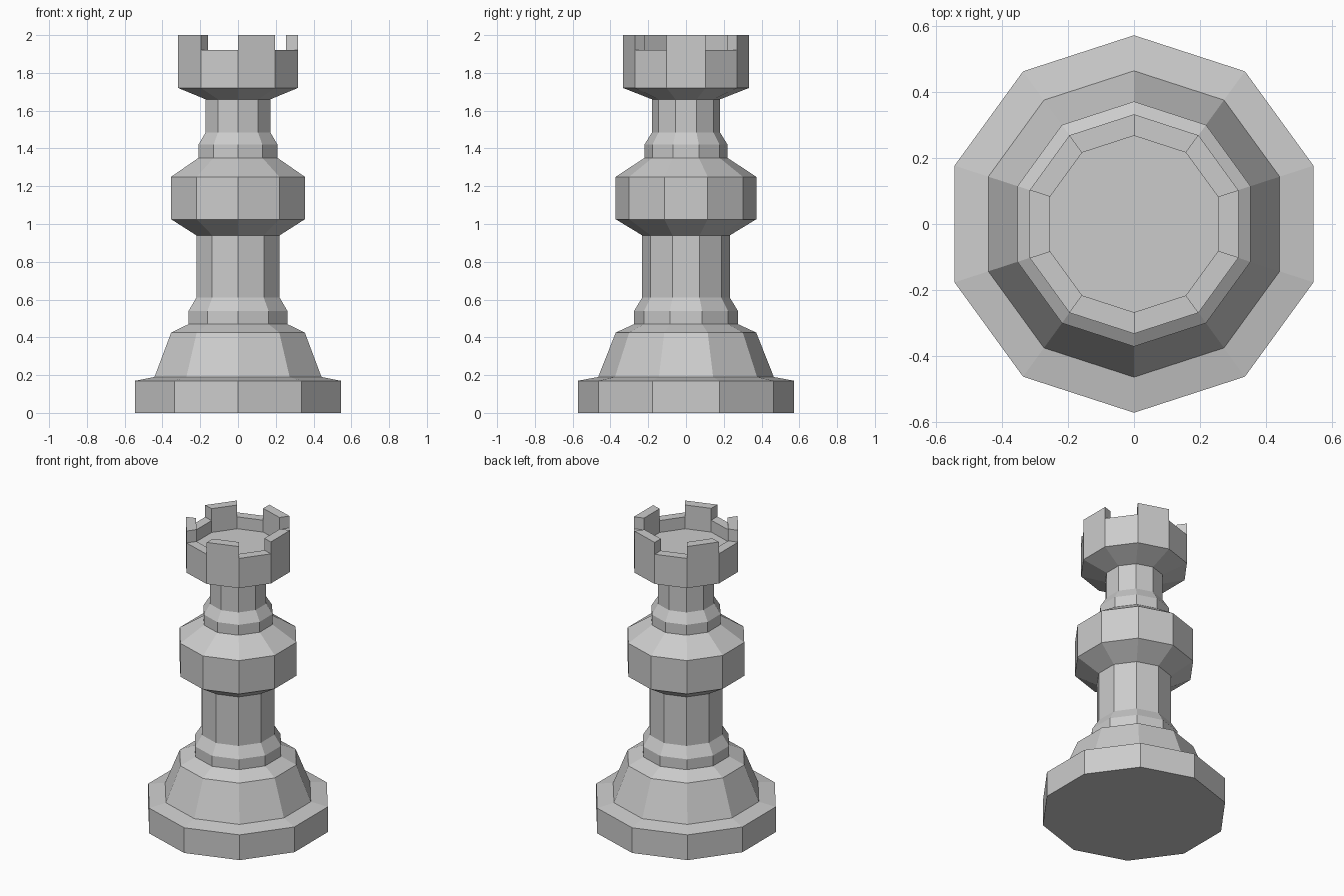
import bpy, bmesh, math

if "Cube" in bpy.data.objects:
    bpy.data.objects.remove(bpy.data.objects["Cube"])

SIDES = 10


def lathe(name, profile, cap_bottom=False, cap_top=False, raise_seg=None, raise_by=0.0):
    """Revolve (radius, z) points into a ten-sided part; optionally raise every
    second face of one profile segment."""
    bm = bmesh.new()
    rings = []
    for r, z in profile:
        ring = []
        for j in range(SIDES):
            a = math.pi / 2 + 2 * math.pi * j / SIDES
            ring.append(bm.verts.new((r * math.cos(a), r * math.sin(a), z)))
        rings.append(ring)
    raised = []
    for i in range(len(rings) - 1):
        lo, hi = rings[i], rings[i + 1]
        for j in range(SIDES):
            k = (j + 1) % SIDES
            f = bm.faces.new((lo[j], lo[k], hi[k], hi[j]))
            if i == raise_seg and j % 2:
                raised.append(f)
    if cap_bottom:
        bm.faces.new(rings[0][::-1])
    if cap_top:
        bm.faces.new(rings[-1])
    if raised:
        tops = bmesh.ops.extrude_discrete_faces(bm, faces=raised)["faces"]
        for f in tops:
            bmesh.ops.translate(bm, verts=f.verts, vec=(0, 0, raise_by))
    mesh = bpy.data.meshes.new(name)
    bm.to_mesh(mesh)
    bm.free()
    obj = bpy.data.objects.new(name, mesh)
    bpy.context.collection.objects.link(obj)
    return obj


# Wide foot with sloped skirt
lathe("base", [(.573, 0), (.573, .17), (.465, .19), (.372, .425), (.275, .47)],
      cap_bottom=True)

# Lower stem with its stepped foot
lathe("lower_stem", [(.275, .47), (.275, .54), (.232, .61), (.232, .94)])

# Bulging middle band
lathe("middle_band", [(.232, .94), (.372, 1.025), (.372, 1.25), (.22, 1.35)])

# Upper neck with its stepped foot
lathe("neck", [(.22, 1.35), (.22, 1.42), (.18, 1.485), (.18, 1.66)])

# Hollow turret head with five battlements on alternate sides
lathe("battlement_head",
      [(.18, 1.66), (.333, 1.72), (.333, 1.92), (.268, 1.92), (.268, 1.84)],
      cap_top=True, raise_seg=2, raise_by=.08)
